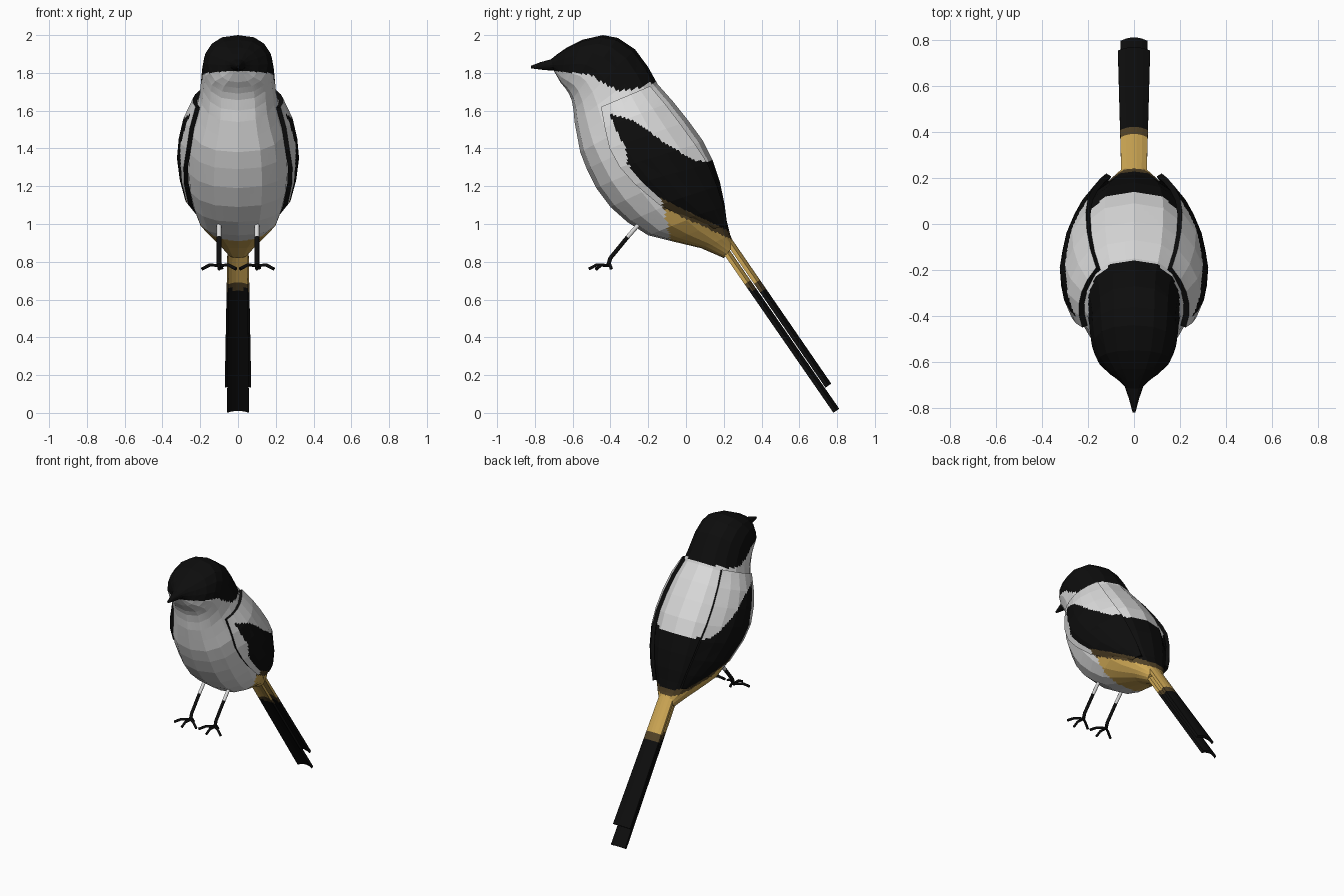
import bpy, bmesh, math
from mathutils import Vector

if "Cube" in bpy.data.objects:
    bpy.data.objects.remove(bpy.data.objects["Cube"])


def material(name, rgb):
    m = bpy.data.materials.new(name)
    m.diffuse_color = (*rgb, 1)
    m.use_nodes = True
    m.node_tree.nodes["Principled BSDF"].inputs["Base Color"].default_value = m.diffuse_color
    return m


WHITE, BROWN, YELLOW, BLACK = range(4)
MATS = [material("pale_grey", (0.71, 0.71, 0.71)), material("dark_brown", (0.085, 0.055, 0.02)),
        material("ochre_yellow", (0.62, 0.39, 0.09)), material("black", (0.004, 0.004, 0.004))]


def interp(table, v):
    if v <= table[0][0]:
        return table[0][1]
    for (a, fa), (b, fb) in zip(table, table[1:]):
        if v <= b:
            return fa + (fb - fa) * (v - a) / (b - a)
    return table[-1][1]


def loft(name, rings, rule, k=1, closed=True):
    """Skin rings of points; each flat facet is split k times so colour edges are crisp."""
    def dense(pts, loop):
        nxt = pts[1:] + (pts[:1] if loop else [])
        out = [p.lerp(q, i / k) for p, q in zip(pts, nxt) for i in range(k)]
        return out if loop else out + [pts[-1]]
    rows = [dense(r, closed) for r in rings]
    cols = [dense(list(c), False) for c in zip(*rows)]
    bm = bmesh.new()
    grid = [[bm.verts.new(p) for p in c] for c in cols]
    pairs = list(zip(grid, grid[1:]))
    if closed:
        pairs.append((grid[-1], grid[0]))
    for a, b in pairs:
        for i in range(len(a) - 1):
            bm.faces.new((a[i], a[i + 1], b[i + 1], b[i]))
    if closed:
        bm.faces.new([c[0] for c in grid])
        bm.faces.new([c[-1] for c in grid])
        bmesh.ops.recalc_face_normals(bm, faces=bm.faces)
    else:
        bm.normal_update()
        if sum(f.normal.x for f in bm.faces) < 0:
            bmesh.ops.reverse_faces(bm, faces=bm.faces)
    for f in bm.faces:
        f.material_index = rule(f.calc_center_median())
    me = bpy.data.meshes.new(name)
    bm.to_mesh(me)
    bm.free()
    for m in MATS:
        me.materials.append(m)
    ob = bpy.data.objects.new(name, me)
    bpy.context.collection.objects.link(ob)
    return ob


def rear_colour(y, z):
    """Yellow vent with a brown upper border, black above it."""
    if z < 1.085 - 0.46 * (y + 0.12):
        return YELLOW
    if z < 1.13 - 0.48 * (y + 0.12):
        return BROWN
    return BLACK


# Head, beak and body: back point (y, z), belly point (y, z), half width
BODY = [(-.82, 1.838, -.82, 1.824, .006), (-.77, 1.857, -.75, 1.815, .022),
        (-.715, 1.872, -.70, 1.812, .04), (-.68, 1.90, -.685, 1.785, .065),
        (-.63, 1.935, -.665, 1.75, .11), (-.55, 1.975, -.64, 1.72, .158),
        (-.44, 2.0, -.62, 1.69, .183), (-.36, 1.985, -.605, 1.655, .19),
        (-.27, 1.925, -.595, 1.60, .195), (-.2, 1.83, -.59, 1.54, .203),
        (-.15, 1.74, -.575, 1.46, .225), (-.07, 1.65, -.56, 1.38, .255),
        (.01, 1.55, -.525, 1.29, .27), (.09, 1.44, -.475, 1.19, .275),
        (.14, 1.34, -.40, 1.09, .268), (.18, 1.22, -.31, 1.01, .245),
        (.205, 1.1, -.2, .94, .21), (.215, 1.02, -.08, .91, .165),
        (.235, .94, .08, .872, .11), (.255, .89, .2, .82, .058)]
CAP = [(-.7, 1.81), (-.5, 1.79), (-.43, 1.74), (-.36, 1.71), (-.28, 1.71), (-.15, 1.76)]


def body_rule(c):
    if c.y < -.7 or c.z > interp(CAP, c.y):
        return BLACK
    if c.z < 1.33 and c.y > -.12 + .2 * max(0, 1.1 - c.z):
        return rear_colour(c.y, c.z)
    return WHITE


SIDES = 16
rings = []
for ty, tz, by, bz, w in BODY:
    ring = []
    for i in range(SIDES):
        a = math.tau * i / SIDES
        s, t = math.sin(a), (1 - math.cos(a)) / 2
        x = math.copysign(w * abs(s) ** 0.8, s) if abs(s) > 1e-6 else 0
        ring.append(Vector((x, ty + (by - ty) * t, tz + (bz - tz) * t)))
    rings.append(ring)
loft("body", rings, body_rule, 6)

# Wings: front edge (x, y, z), middle x, rear edge (x, y, z)
WING = [(.225, -.45, 1.62, .235, .165, -.19, 1.73), (.255, -.43, 1.51, .285, .19, -.11, 1.635),
        (.272, -.405, 1.40, .31, .205, -.03, 1.53), (.288, -.35, 1.30, .318, .21, .05, 1.42),
        (.285, -.27, 1.21, .305, .20, .115, 1.32), (.262, -.14, 1.10, .27, .175, .165, 1.2),
        (.205, 0, 1.03, .21, .145, .2, 1.09), (.13, .12, .97, .14, .12, .22, .99)]
PATCH_TOP = [(-.4, 1.58), (-.28, 1.55), (-.1, 1.42), (.05, 1.335), (.25, 1.33)]
PATCH_FRONT = [(1.0, -.12), (1.13, -.13), (1.21, -.22), (1.32, -.31), (1.4, -.317),
               (1.465, -.355), (1.57, -.40)]


def wing_rule(c):
    if c.z > interp(PATCH_TOP, c.y) or c.y < interp(PATCH_FRONT, c.z):
        return WHITE
    return rear_colour(c.y, c.z)


rows = []
for fx, fy, fz, mx, rx, ry, rz in WING:
    row = []
    for i in range(6):
        t = i / 5
        x = fx * (1 - t) * (1 - 2 * t) + mx * 4 * t * (1 - t) + rx * t * (2 * t - 1)
        row.append(Vector((x, fy + (ry - fy) * t, fz + (rz - fz) * t)))
    rows.append(row)
wing = loft("wings", rows, wing_rule, 8, closed=False)
shell = wing.modifiers.new("thickness", 'SOLIDIFY')
shell.thickness = 0.025
shell.offset = -1
shell.material_offset_rim = 3
wing.modifiers.new("mirror", 'MIRROR')


# Tail: two arched feather plates, the lower one longer and narrower
def tail_rule(c):
    return YELLOW if c.z > .69 else BROWN if c.z > .655 else BLACK


def tail_plate(name, start, end, w0, w1, arch, thick):
    s, e = Vector((0, *start)), Vector((0, *end))
    d = (e - s).normalized()
    n = Vector((0, -d.z, d.y))
    xs = [-1, -.6, -.2, .2, .6, 1]
    out = []
    for t in (0, .3, 1):
        w, c = w0 + (w1 - w0) * t, s.lerp(e, t)
        top = [c + Vector((x * w, 0, 0)) + n * arch * (1 - x * x) for x in xs]
        under = [p - n * thick for p in reversed(top)]
        out.append(top + under)
    loft(name, out, tail_rule, 12)


tail_plate("tail_upper", (.215, .93), (.755, .145), .055, .07, .018, .02)
tail_plate("tail_lower", (.19, .89), (.797, .012), .05, .058, .018, .02)


# Legs and feet
def tube(name, pts, radius, mat):
    cu = bpy.data.curves.new(name, 'CURVE')
    cu.dimensions = '3D'
    cu.bevel_depth = radius
    cu.bevel_resolution = 1
    cu.use_fill_caps = True
    sp = cu.splines.new('POLY')
    sp.points.add(len(pts) - 1)
    for p, q in zip(sp.points, pts):
        p.co = (*q, 1)
    cu.materials.append(MATS[mat])
    bpy.context.collection.objects.link(bpy.data.objects.new(name, cu))


for side, sx in (("right", 1), ("left", -1)):
    x = .1 * sx
    tube("thigh_" + side, [(x, -.24, 1.01), (x, -.31, .93)], .013, WHITE)
    tube("shank_" + side, [(x, -.31, .93), (x, -.40, .82), (x, -.413, .78)], .0125, BLACK)
    for i, (dx, ty) in enumerate([(-.09, -.475), (0, -.515), (.09, -.475), (.015, -.395)]):
        mid = (x + dx * .55, -.413 + (ty + .413) * .6, .783)
        tube(f"toe_{side}_{i}", [(x, -.413, .78), mid, (x + dx, ty, .762)], .009, BLACK)
